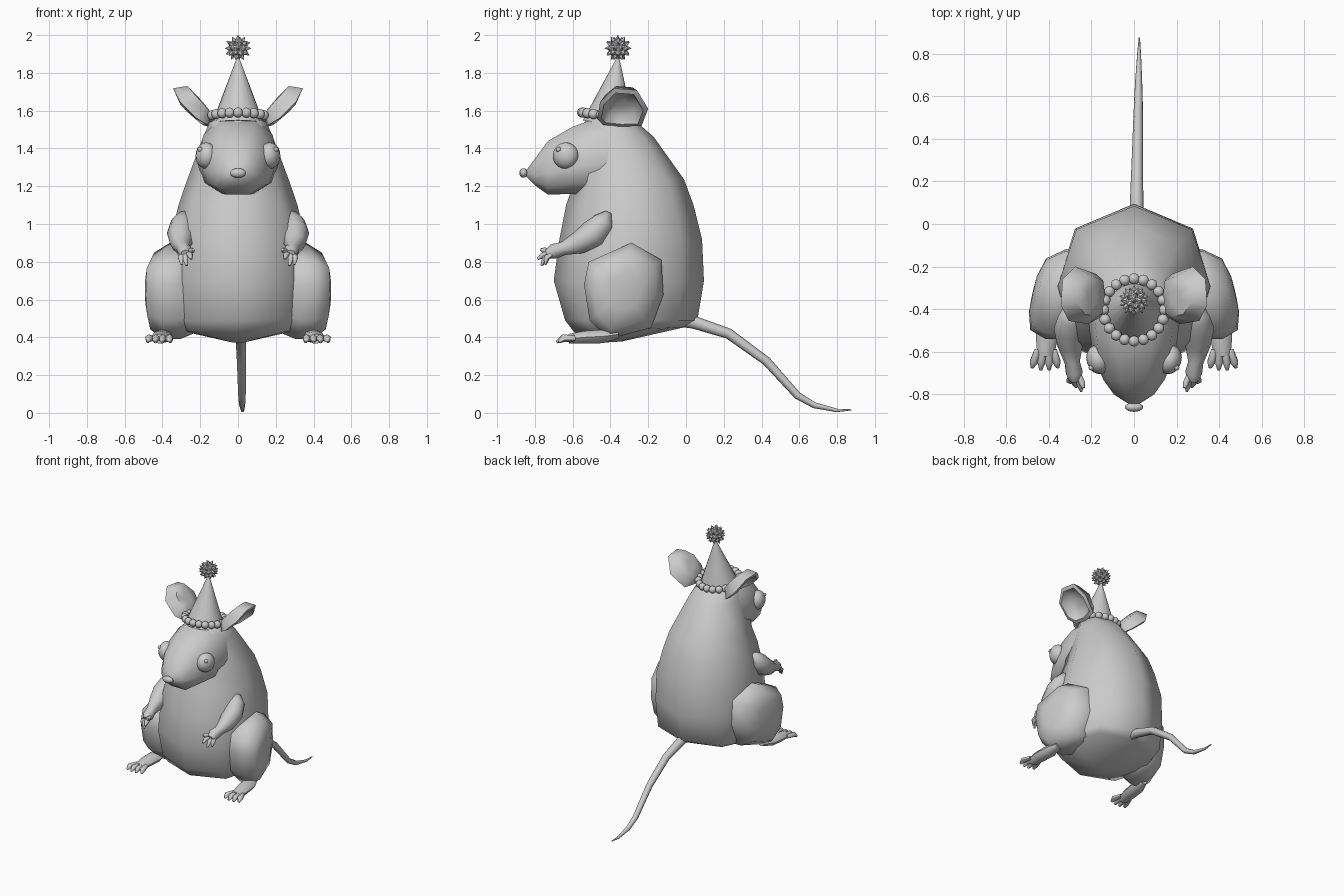
import bpy, bmesh, math
from mathutils import Vector, Matrix

if "Cube" in bpy.data.objects:
    bpy.data.objects.remove(bpy.data.objects["Cube"])

TAU = math.tau


def finish(name, bm, mirror=False, angle=60):
    bmesh.ops.recalc_face_normals(bm, faces=bm.faces)
    me = bpy.data.meshes.new(name)
    bm.to_mesh(me)
    bm.free()
    ob = bpy.data.objects.new(name, me)
    bpy.context.collection.objects.link(ob)
    bpy.ops.object.select_all(action='DESELECT')
    ob.select_set(True)
    bpy.context.view_layer.objects.active = ob
    bpy.ops.object.shade_smooth_by_angle(angle=math.radians(angle))
    if mirror:
        ob.modifiers.new("mirror", 'MIRROR').use_mirror_merge = False
    return ob


def loft(bm, rings):
    """Skin a list of equal-length rings and close both ends."""
    rows = [[bm.verts.new(p) for p in r] for r in rings]
    n = len(rows[0])
    for a, b in zip(rows, rows[1:]):
        for i in range(n):
            j = (i + 1) % n
            bm.faces.new((a[i], a[j], b[j], b[i]))
    bm.faces.new(rows[0])
    bm.faces.new(rows[-1])


def tube(bm, path, sides=8, wide=1.0):
    """Tapered tube; path entries are (x, y, z, radius)."""
    pts = [Vector(p[:3]) for p in path]
    rings = []
    for i, p in enumerate(pts):
        t = (pts[min(i + 1, len(pts) - 1)] - pts[max(i - 1, 0)]).normalized()
        u = t.cross(Vector((1, 0, 0))).normalized()
        v = t.cross(u)
        r = path[i][3]
        rings.append([p + u * r * math.cos(TAU * k / sides) + v * r * wide * math.sin(TAU * k / sides)
                      for k in range(sides)])
    loft(bm, rings)


def ball(bm, loc, size, rot=None, seg=16):
    m = Matrix.Translation(loc) @ (rot or Matrix()) @ Matrix.Diagonal((*size, 1))
    bmesh.ops.create_uvsphere(bm, u_segments=seg, v_segments=seg // 2 + 2, radius=1, matrix=m)


def soft(v, e):
    return math.copysign(abs(v) ** e, v)


# Egg-shaped eight-sided body: front y, front z, back y, back z, half width
bm = bmesh.new()
rings = []
for yf, zf, yb, zb, w in [(-.44, .372, -.34, .378, .04), (-.59, .425, 0, .455, .325),
                          (-.64, .49, .06, .49, .355), (-.70, .70, .095, .70, .365),
                          (-.67, .92, .085, .92, .358), (-.635, 1.10, .04, 1.10, .315),
                          (-.60, 1.20, -.01, 1.235, .275), (-.58, 1.46, -.17, 1.46, .185),
                          (-.53, 1.55, -.25, 1.53, .15), (-.46, 1.58, -.32, 1.57, .07)]:
    ring = []
    for k in range(8):
        c, s = math.cos(TAU * k / 8), math.sin(TAU * k / 8)
        f = (1 - c) / 2
        ring.append((w * soft(s, .8), yb + (yf - yb) * f, zb + (zf - zb) * f))
    rings.append(ring)
loft(bm, rings)
finish("body", bm)

# Head and snout: y, half width, bottom z, top z
bm = bmesh.new()
rings = []
for y, w, z0, z1 in [(-.845, .025, 1.25, 1.285), (-.80, .095, 1.205, 1.345), (-.73, .145, 1.155, 1.44),
                     (-.60, .195, 1.16, 1.515), (-.46, .215, 1.16, 1.565), (-.35, .2, 1.18, 1.56)]:
    zm, h = z0 * .6 + z1 * .4, z1 - z0
    ring = []
    for k in range(10):
        c, s = math.cos(TAU * (k + .5) / 10 - TAU / 4), math.sin(TAU * (k + .5) / 10 - TAU / 4)
        s /= math.sin(TAU * .2)
        s = max(-1, min(1, s))
        ring.append((w * soft(c, .75), y, zm + s * h * (.6 if s > 0 else .4)))
    rings.append(ring)
loft(bm, rings)
finish("head", bm)

# Nose
bm = bmesh.new()
ball(bm, (0, -.86, 1.27), (.045, .023, .025), seg=10)
finish("nose", bm)

# Eyes with a raised highlight
bm = bmesh.new()
ball(bm, (.168, -.637, 1.362), (.055, .07, .07), Matrix.Rotation(math.radians(-18), 4, 'Z'))
ball(bm, (.2, -.675, 1.395), (.014, .014, .014), seg=8)
finish("eyes", bm, True)

# Cupped ears: rim outline (y, z, outward bulge)
bm = bmesh.new()
rim = [(-.47, 1.57, .02), (-.455, 1.665, .03), (-.38, 1.725, .01), (-.26, 1.715, .01),
       (-.20, 1.63, .03), (-.235, 1.53, .015), (-.34, 1.515, 0), (-.44, 1.525, 0)]
rings = []
for scale, push, bulge in [(.25, -.06, 0), (.72, -.055, 0), (1, 0, 1), (.82, .008, 1), (.6, -.025, 0), (.2, -.035, 0)]:
    ring = []
    for y, z, b in rim:
        yy, zz = -.345 + (y + .345) * scale, 1.615 + (z - 1.615) * scale
        off = push + b * bulge
        ring.append((.165 + (zz - 1.53) * .88 + off * .75, yy, zz - off * .66))
    rings.append(ring)
loft(bm, rings)
finish("ears", bm, True)

# Arms and fingers
bm = bmesh.new()
tube(bm, [(.285, -.41, 1.06, .02), (.295, -.435, 1.01, .06), (.302, -.49, .95, .075), (.30, -.57, .90, .06),
          (.29, -.65, .87, .036), (.28, -.70, .855, .04), (.278, -.735, .84, .025)])
for dx, dy, z in [(-.035, -.77, .865), (-.025, -.785, .815), (0, -.765, .78), (.025, -.745, .785)]:
    tube(bm, [(.28 + dx * .5, -.70, .85, .014), (.278 + dx, (dy - .70) / 2 - .015, (z + .855) / 2, .016),
              (.272 + dx, dy, z, .007)], 6)
finish("arms", bm, True)

# Thighs: side outline (y, z) skinned outwards in x
bm = bmesh.new()
outline = [(-.29, .90), (-.13, .81), (-.12, .625), (-.185, .45), (-.41, .39), (-.51, .49), (-.54, .68), (-.515, .80)]
rings = []
for x, s in [(.20, .85), (.29, 1), (.37, 1), (.45, .8), (.475, .4), (.478, .1)]:
    rings.append([(x - (y + .33) * s * .22, -.33 + (y + .33) * s, .645 + (z - .645) * s) for y, z in outline])
loft(bm, rings)
finish("thighs", bm, True)

# Feet and toes
bm = bmesh.new()
tube(bm, [(.39, -.36, .415, .02), (.40, -.44, .405, .036), (.41, -.54, .40, .034), (.415, -.62, .392, .026)], 8, 1.5)
for dx in (-.055, -.018, .018, .055):
    tip = -.69 + abs(dx) * .3
    tube(bm, [(.415 + dx * .7, -.59, .395, .016), (.417 + dx, -.65, .395, .021), (.418 + dx * 1.1, tip, .375, .008)], 6)
finish("feet", bm, True)

# Tail
bm = bmesh.new()
tube(bm, [(.01, -.06, .49, .03), (.012, .04, .48, .034), (.014, .225, .42, .028), (.018, .425, .275, .024),
          (.021, .59, .092, .02), (.022, .68, .04, .016), (.024, .80, .013, .009), (.025, .875, .016, .003)], 8)
finish("tail", bm)

# Party hat, tilted slightly backwards
tilt = Matrix.Translation((0, -.405, 1.56)) @ Matrix.Rotation(math.radians(-8), 4, 'X')
bm = bmesh.new()
bmesh.ops.create_cone(bm, cap_ends=True, segments=20, radius1=.138, radius2=.004, depth=.36,
                      matrix=tilt @ Matrix.Translation((0, 0, .15)))
finish("hat_cone", bm)

# Bead trim around the hat
bm = bmesh.new()
for i in range(20):
    a = TAU * i / 20
    ball(bm, tilt @ Vector((.143 * math.cos(a), .148 * math.sin(a), .01)), (.027,) * 3, seg=10)
finish("hat_beads", bm)

# Spiky pompom
centre = Vector((0, -.36, 1.93))
bm = bmesh.new()
dirs = [v.co.normalized() for v in bmesh.ops.create_icosphere(bm, subdivisions=2, radius=.052)['verts']]
bmesh.ops.translate(bm, verts=bm.verts, vec=centre)
for d in dirs:
    m = Matrix.Translation(centre + d * .056) @ d.to_track_quat('Z', 'Y').to_matrix().to_4x4()
    bmesh.ops.create_cone(bm, cap_ends=True, segments=5, radius1=.018, radius2=.001, depth=.03, matrix=m)
finish("hat_pompom", bm, angle=30)
